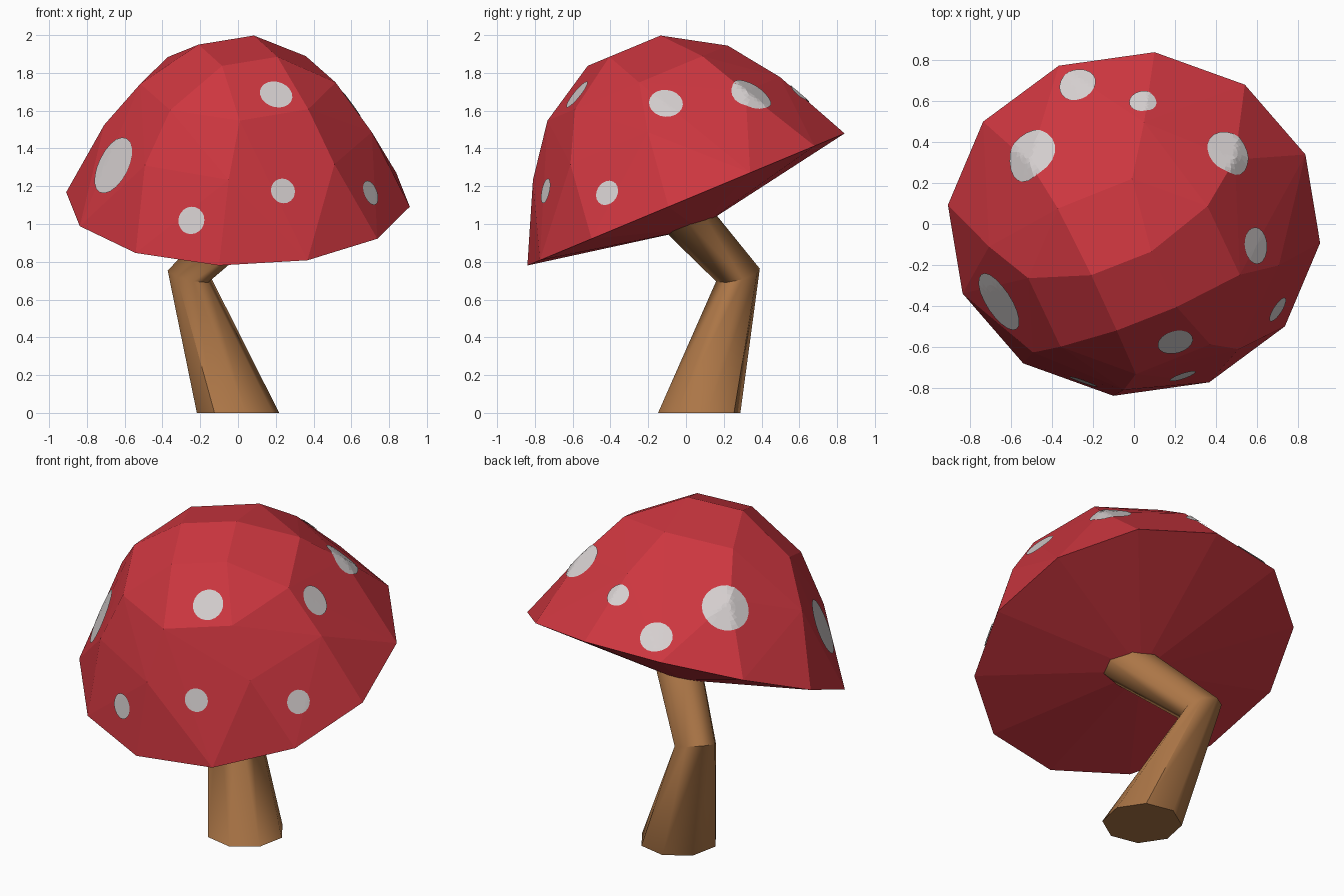
import bpy, bmesh, math
from mathutils import Vector, Matrix
from mathutils.bvhtree import BVHTree

if "Cube" in bpy.data.objects:
    bpy.data.objects.remove(bpy.data.objects["Cube"])


def material(name, rgb):
    mat = bpy.data.materials.new(name)
    mat.use_nodes = True
    mat.diffuse_color = (*rgb, 1)
    mat.node_tree.nodes["Principled BSDF"].inputs["Base Color"].default_value = (*rgb, 1)
    return mat


RED = material("cap red", (0.61, 0.037, 0.05))
WHITE = material("spot white", (0.66, 0.62, 0.62))
BROWN = material("stem brown", (0.41, 0.18, 0.062))


def add_object(name, bm, mat):
    bmesh.ops.recalc_face_normals(bm, faces=bm.faces)
    mesh = bpy.data.meshes.new(name)
    bm.to_mesh(mesh)
    mesh.materials.append(mat)
    obj = bpy.data.objects.new(name, mesh)
    bpy.context.collection.objects.link(obj)
    return obj


def circle(angles, radius, height):
    return [Vector((radius * math.cos(math.radians(a)),
                    radius * math.sin(math.radians(a)), height)) for a in angles]


# Cap: faceted dome with a shallow cone underneath, tilted forward
tilt = Matrix.Translation((0, 0, 1.13)) @ Matrix.Rotation(math.radians(22.6), 4, 'X')
quarter = range(0, 360, 90)
points = circle([83.7 + 30 * i for i in range(12)], 0.915, 0)
points += circle([86 + q for q in quarter] + [136 + q for q in quarter], 0.71, 0.407)
points += circle([46 + 45 * i for i in range(8)], 0.517, 0.667)
points += circle([68 + q for q in quarter], 0.225, 0.853)
points.append(Vector((0, 0, -0.165)))

cap_bm = bmesh.new()
for p in points:
    cap_bm.verts.new(tilt @ p)
bmesh.ops.convex_hull(cap_bm, input=cap_bm.verts)
bmesh.ops.dissolve_limit(cap_bm, angle_limit=math.radians(1),
                         verts=cap_bm.verts, edges=cap_bm.edges)
add_object("cap", cap_bm, RED)
surface = BVHTree.FromBMesh(cap_bm)


# Spots: thin discs draped over the cap facets
def spot(index, centre, radius, sides=20, rings=5):
    loc, normal, _, _ = surface.find_nearest(Vector(centre))
    turn = Vector((0, 0, 1)).rotation_difference(normal)

    def drape(p):
        start = loc + turn @ p
        hit = surface.ray_cast(start + normal * 0.2, -normal)[0]
        return (hit or start) + normal * 0.006

    bm = bmesh.new()
    middle = bm.verts.new(drape(Vector()))
    steps = [360 * i / sides for i in range(sides)]
    previous = None
    for k in range(1, rings + 1):
        ring = [bm.verts.new(drape(p)) for p in circle(steps, radius * k / rings, 0)]
        for i in range(sides):
            j = (i + 1) % sides
            if previous:
                bm.faces.new((previous[i], ring[i], ring[j], previous[j]))
            else:
                bm.faces.new((middle, ring[i], ring[j]))
        previous = ring
    # keep the open disc facing outward
    bm.normal_update()
    mesh = bpy.data.meshes.new(f"spot_{index}")
    bm.to_mesh(mesh)
    mesh.materials.append(WHITE)
    bpy.context.collection.objects.link(bpy.data.objects.new(f"spot_{index}", mesh))
    bm.free()


spots = [
    ((-0.66, -0.38, 1.31), 0.16),
    ((-0.25, -0.78, 1.02), 0.073),
    ((0.23, -0.72, 1.17), 0.067),
    ((0.20, -0.57, 1.68), 0.088),
    ((0.69, -0.41, 1.16), 0.068),
    ((0.56, -0.11, 1.61), 0.09),
    ((0.45, 0.33, 1.66), 0.115),
    ((0.04, 0.61, 1.70), 0.066),
    ((-0.28, 0.69, 1.56), 0.092),
    ((-0.51, 0.34, 1.66), 0.135),
]
for n, (centre, radius) in enumerate(spots, 1):
    spot(n, centre, radius)

# Stem: bent eight-sided tube, wide at the foot
sections = [
    ((0, 0.07, 0), (0, 0, 1), 0.222),
    ((-0.255, 0.275, 0.73), (0.25, -0.25, 1), 0.122),
    ((0.11, -0.05, 1.09), (0.58, -0.52, 0.62), 0.137),
]
stem_bm = bmesh.new()
loops = []
for centre, direction, radius in sections:
    turn = Vector((0, 0, 1)).rotation_difference(Vector(direction))
    ring = circle([11 + 45 * i for i in range(8)], radius, 0)
    loops.append([stem_bm.verts.new(Vector(centre) + turn @ p) for p in ring])
for low, high in zip(loops, loops[1:]):
    for i in range(8):
        j = (i + 1) % 8
        stem_bm.faces.new((low[i], low[j], high[j], high[i]))
stem_bm.faces.new(loops[0][::-1])
stem_bm.faces.new(loops[-1])
stem = add_object("stem", stem_bm, BROWN)
bpy.ops.object.select_all(action='DESELECT')
stem.select_set(True)
bpy.context.view_layer.objects.active = stem
bpy.ops.object.shade_smooth_by_angle(angle=math.radians(50))
